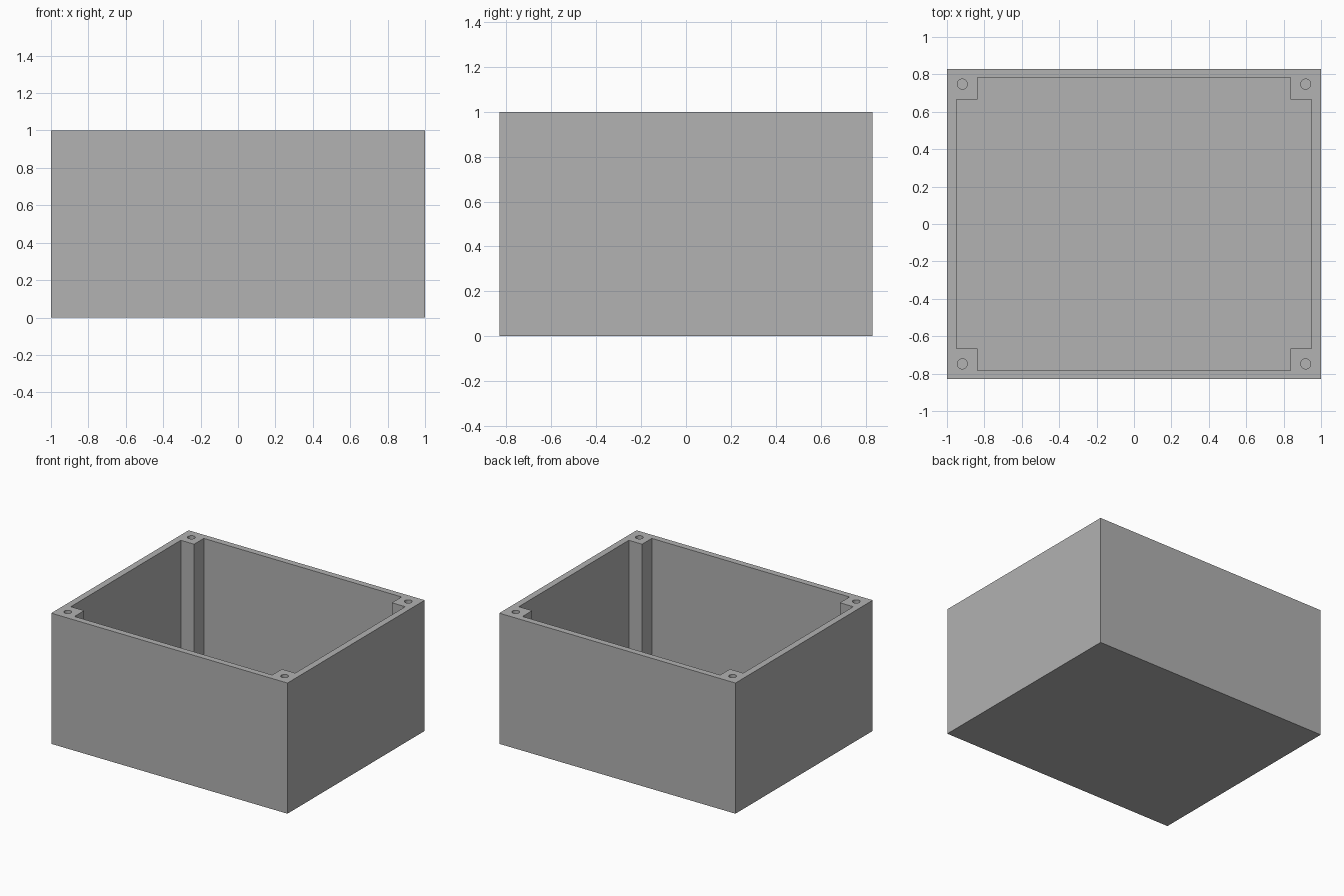
import bpy, bmesh
from math import cos, sin, tau

cube = bpy.data.objects.get("Cube")
if cube:
    bpy.data.objects.remove(cube, do_unlink=True)

HALF_X, HALF_Y, HEIGHT = 1.0, 0.83, 1.0
CAVITY_X, CAVITY_Y = 0.95, 0.782      # inner wall faces
POST_X, POST_Y = 0.837, 0.665         # inner corners of the screw posts
HOLE_X, HOLE_Y, HOLE_R = 0.918, 0.748, 0.027
FLOOR, ABOVE = 0.05, 1.1

grey = bpy.data.materials.new("plain grey")
grey.use_nodes = True
colour = (0.445, 0.445, 0.445, 1)
grey.diffuse_color = colour
grey.node_tree.nodes["Principled BSDF"].inputs["Base Color"].default_value = colour


def prism(name, outline, low, high):
    """Extrude a flat outline from low to high."""
    bm = bmesh.new()
    base = bm.faces.new([bm.verts.new((x, y, low)) for x, y in outline])
    top = bmesh.ops.extrude_face_region(bm, geom=[base])["geom"]
    verts = [v for v in top if isinstance(v, bmesh.types.BMVert)]
    bmesh.ops.translate(bm, verts=verts, vec=(0, 0, high - low))
    bmesh.ops.recalc_face_normals(bm, faces=bm.faces)
    mesh = bpy.data.meshes.new(name)
    bm.to_mesh(mesh)
    bm.free()
    mesh.materials.append(grey)
    obj = bpy.data.objects.new(name, mesh)
    bpy.context.collection.objects.link(obj)
    return obj


# Solid enclosure block
corners = [(1, 1), (-1, 1), (-1, -1), (1, -1)]
box = prism("enclosure_box", [(x * HALF_X, y * HALF_Y) for x, y in corners], 0, HEIGHT)

# Cavity that leaves a square post in each corner
outline = []
for sx, sy in corners:
    notch = [(CAVITY_X, POST_Y), (POST_X, POST_Y), (POST_X, CAVITY_Y)]
    if sx * sy < 0:
        notch.reverse()
    outline += [(sx * x, sy * y) for x, y in notch]
cutters = [prism("cavity_cutter", outline, FLOOR, ABOVE)]

# Screw hole in each post
for sx, sy in corners:
    circle = [(sx * HOLE_X + HOLE_R * cos(tau * i / 32),
               sy * HOLE_Y + HOLE_R * sin(tau * i / 32)) for i in range(32)]
    cutters.append(prism("screw_hole_cutter", circle, FLOOR, ABOVE))

# Cut, apply and discard the cutters
bpy.context.view_layer.objects.active = box
for cutter in cutters:
    cutter.hide_render = True
    cut = box.modifiers.new("cut", "BOOLEAN")
    cut.operation, cut.solver, cut.object = "DIFFERENCE", "EXACT", cutter
    bpy.ops.object.modifier_apply(modifier=cut.name)
    bpy.data.objects.remove(cutter, do_unlink=True)

# Smooth the hole walls, keep the box edges sharp
bpy.ops.object.select_all(action="DESELECT")
box.select_set(True)
bpy.ops.object.shade_smooth_by_angle()
